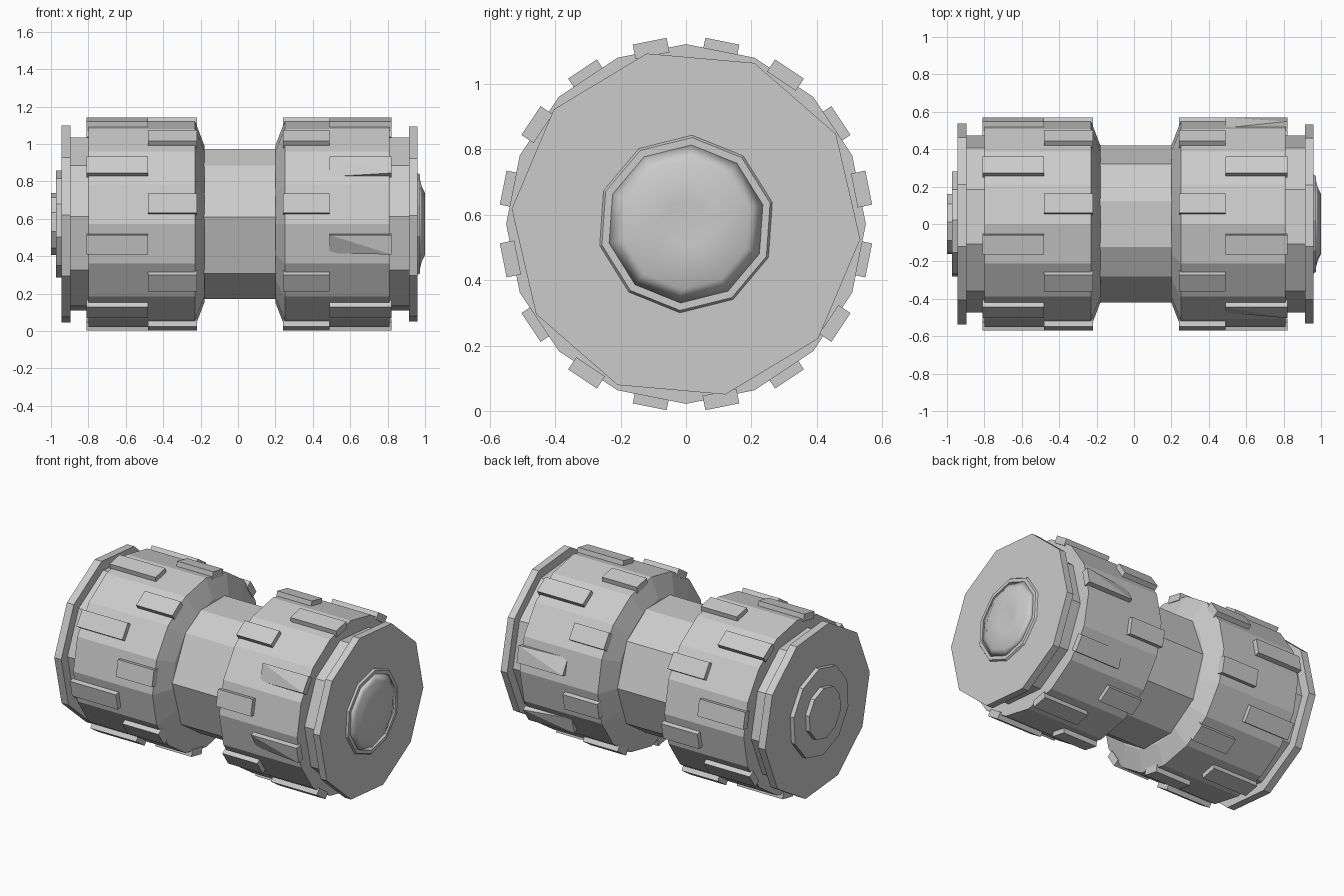
import bpy, bmesh
from math import sin, cos, radians
from mathutils import Vector

if "Cube" in bpy.data.objects:
    bpy.data.objects.remove(bpy.data.objects["Cube"])

grey = bpy.data.materials.new("light grey")
grey.use_nodes = True
COLOUR = (0.6, 0.6, 0.6, 1)
grey.diffuse_color = COLOUR
grey.node_tree.nodes["Principled BSDF"].inputs["Base Color"].default_value = COLOUR

CENTRE = Vector((0, 0, 0.572))


def radial(angle, r, x=0.0, side=0.0):
    """Point at an angle about the long axis, measured from the front upward."""
    a = radians(angle)
    out, along = Vector((0, -cos(a), sin(a))), Vector((0, sin(a), cos(a)))
    return CENTRE + Vector((x, 0, 0)) + out * r + along * side


def finish(name, bm, smooth=False):
    bmesh.ops.recalc_face_normals(bm, faces=bm.faces)
    mesh = bpy.data.meshes.new(name)
    bm.to_mesh(mesh)
    bm.free()
    mesh.materials.append(grey)
    for p in mesh.polygons:
        p.use_smooth = smooth
    obj = bpy.data.objects.new(name, mesh)
    bpy.context.collection.objects.link(obj)
    return obj


def lathe(name, profile, angles, smooth=False):
    """Rings of (x, radius) joined along the long axis and closed at the ends."""
    bm = bmesh.new()
    rings = [[bm.verts.new(radial(a, r, x)) for a in angles] for x, r in profile]
    n = len(angles)
    for a, b in zip(rings, rings[1:]):
        for i in range(n):
            j = (i + 1) % n
            bm.faces.new((a[i], a[j], b[j], b[i]))
    bm.faces.new(rings[0])
    bm.faces.new(rings[-1])
    return finish(name, bm, smooth)


def even(count, offset=0):
    return [offset + 360 * i / count for i in range(count)]


def tread(name, angle, x0, x1, sunken=False):
    """Raised block; a sunken one has one corner pressed into the drum."""
    bm = bmesh.new()
    half = 0.053
    corners = [(x0, -half), (x1, -half), (x1, half), (x0, half)]
    low = [bm.verts.new(radial(angle, 0.525, x, s)) for x, s in corners]
    high = [bm.verts.new(radial(angle, 0.535 if sunken and i == 0 else 0.57, x, s))
            for i, (x, s) in enumerate(corners)]
    bm.faces.new(low)
    # Two triangles keep the pressed corner crisp
    bm.faces.new((high[0], high[1], high[3]))
    bm.faces.new((high[1], high[2], high[3]))
    for i in range(4):
        j = (i + 1) % 4
        bm.faces.new((low[i], low[j], high[j], high[i]))
    finish(name, bm)


# Central axle with uneven facets
lathe("axle", [(-0.2, 0.42), (0.22, 0.42)],
      [5, 48, 73, 107, 140, 180, 219, 253, 287, 321])

# Drums, necks and end flanges
ten = even(10, 5)
lathe("right_drum", [(-0.8, 0.55), (-0.23, 0.55), (-0.18, 0.42)], even(16))
lathe("left_drum", [(0.2, 0.42), (0.25, 0.55), (0.81, 0.55)], even(16))
lathe("right_neck", [(-0.9, 0.475), (-0.79, 0.475)], ten)
lathe("left_neck", [(0.8, 0.475), (0.92, 0.475)], ten)
lathe("right_flange", [(-0.945, 0.54), (-0.895, 0.54)], ten)
lathe("left_flange", [(0.913, 0.535), (0.96, 0.535)], ten)

# Stepped cap on one end, soft dished cap on the other
lathe("right_cap", [(-0.972, 0.288), (-0.94, 0.288)], even(10, 22))
lathe("right_tip", [(-1.0, 0.166), (-0.97, 0.166)], even(10, 22))
lathe("left_cap", [(0.95, 0.278), (0.972, 0.265)], even(10, 22))
lathe("left_tip", [(0.97, 0.25), (0.983, 0.2), (1.0, 0.165), (0.992, 0.07)],
      even(10, 22), smooth=True)

# Staggered treads: eight inner and eight outer on each drum
for i in range(8):
    outer, inner = 33.75 + 45 * i, 11.25 + 45 * i
    tread(f"right_outer_tread_{i}", outer, -0.81, -0.48)
    tread(f"right_inner_tread_{i}", inner, -0.48, -0.22)
    tread(f"left_inner_tread_{i}", inner, 0.24, 0.49)
    tread(f"left_outer_tread_{i}", outer, 0.49, 0.82, sunken=i in (0, 3, 4, 7))
